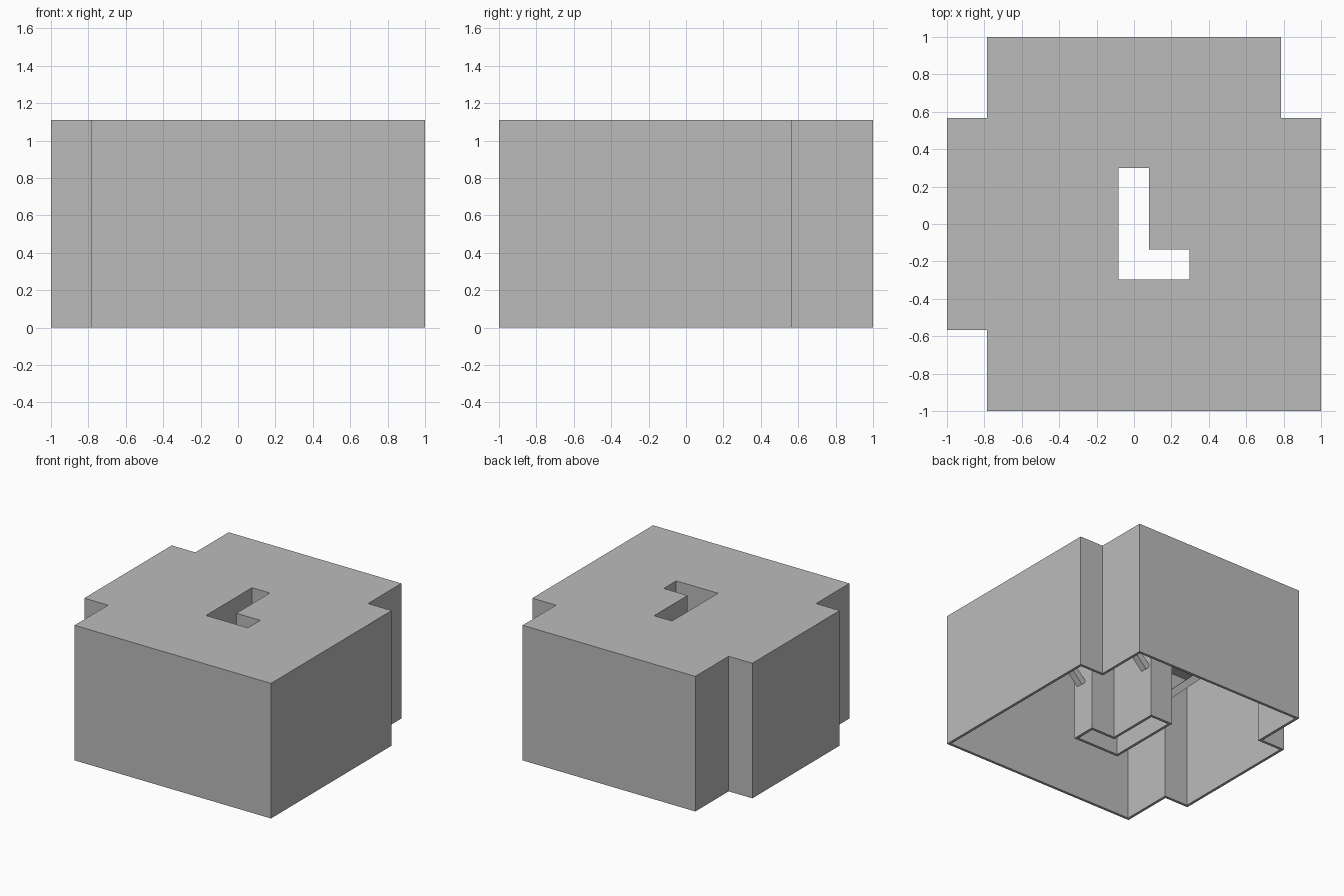
import bpy, bmesh
from mathutils import Vector

if "Cube" in bpy.data.objects:
    bpy.data.objects.remove(bpy.data.objects["Cube"], do_unlink=True)

HEIGHT, WALL = 1.11, 0.022

grey = bpy.data.materials.new("plain_grey")
grey.use_nodes = True
grey.diffuse_color = (0.5, 0.5, 0.5, 1)
grey.node_tree.nodes["Principled BSDF"].inputs["Base Color"].default_value = (0.5, 0.5, 0.5, 1)


def finish(bm, name):
    bmesh.ops.recalc_face_normals(bm, faces=bm.faces)
    mesh = bpy.data.meshes.new(name)
    bm.to_mesh(mesh)
    bm.free()
    mesh.materials.append(grey)
    obj = bpy.data.objects.new(name, mesh)
    bpy.context.collection.objects.link(obj)
    return obj


def offset(points, distance):
    """Move each side of a counter-clockwise outline inward."""
    result = []
    for i, p in enumerate(points):
        p = Vector(p)
        before = (p - Vector(points[i - 1])).normalized()
        after = (Vector(points[(i + 1) % len(points)]) - p).normalized()
        shift = Vector((-before.y - after.y, before.x + after.x))
        result.append(p + shift * distance)
    return result


def bridge(bm, a, b):
    for i in range(len(a)):
        j = (i + 1) % len(a)
        bm.faces.new((a[i], a[j], b[j], b[i]))


def fill(bm, *loops):
    edges = [bm.edges.get((lp[i - 1], lp[i])) for lp in loops for i in range(len(lp))]
    bmesh.ops.triangle_fill(bm, edges=edges, use_beauty=True)


# Notched outline and L-shaped well
outline = [(-.785, -1), (1, -1), (1, .567), (.785, .567), (.785, 1),
           (-.785, 1), (-.785, .567), (-1, .567), (-1, -.567), (-.785, -.567)]
well = [(-.083, -.297), (.297, -.297), (.297, -.135), (.08, -.135),
        (.08, .3), (-.083, .3)]

# Hollow body: outer and inner skins joined at an open bottom rim
bm = bmesh.new()
roofs = {"outer": [], "inner": []}
for points, thickness in ((outline, WALL), (well, -WALL)):
    rims = []
    for skin, path, top in (("outer", [Vector(p) for p in points], HEIGHT),
                            ("inner", offset(points, thickness), HEIGHT - WALL)):
        low = [bm.verts.new((p.x, p.y, 0)) for p in path]
        high = [bm.verts.new((p.x, p.y, top)) for p in path]
        bridge(bm, low, high)
        rims.append(low)
        roofs[skin].append(high)
    bridge(bm, *rims)
for loops in roofs.values():
    fill(bm, *loops)
finish(bm, "hollow_body")


# Sloping braces between the well and the roof
def brace(name, y, x_well, z_well, x_roof, z_roof, size=0.055):
    a, b = Vector((x_well, y, z_well)), Vector((x_roof, y, z_roof))
    direction = (b - a).normalized()
    bm = bmesh.new()
    bmesh.ops.create_cube(bm, size=1)
    bmesh.ops.scale(bm, vec=(size, size, (b - a).length), verts=bm.verts)
    bmesh.ops.rotate(bm, matrix=Vector((0, 0, 1)).rotation_difference(direction).to_matrix(),
                     verts=bm.verts)
    bmesh.ops.translate(bm, vec=(a + b) / 2, verts=bm.verts)
    finish(bm, name)


brace("right_brace", -.15, -.11, .25, -.95, 1.05)
brace("left_front_brace", -.22, .33, .42, .95, 1.05)
brace("left_back_brace", .27, .11, .42, .74, 1.05)
